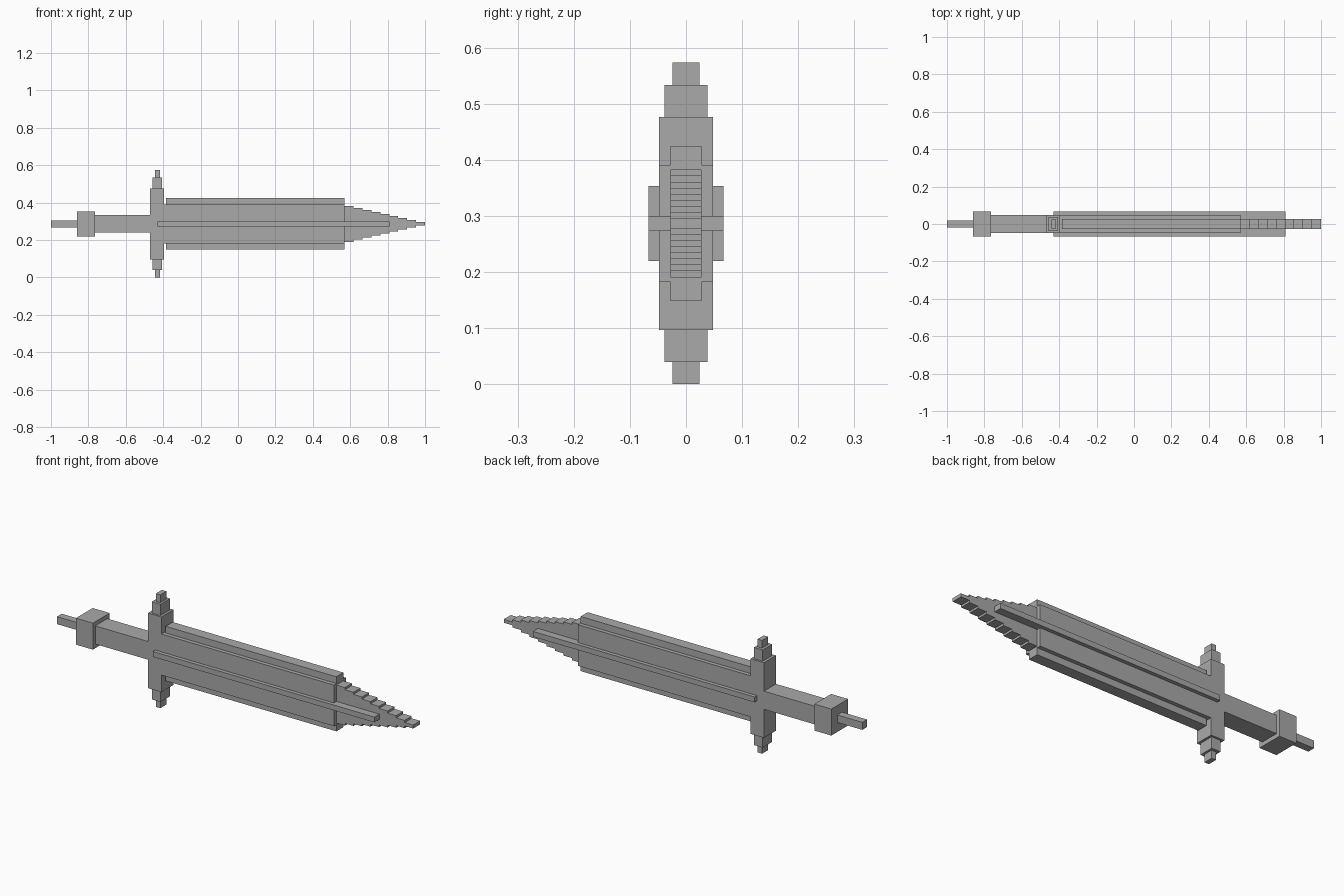
import bpy
import bmesh

cube = bpy.data.objects.get("Cube")
if cube:
    bpy.data.objects.remove(cube)

MID = 0.2865  # height of the long axis

steel = bpy.data.materials.new("steel grey")
steel.use_nodes = True
grey = (0.4, 0.4, 0.4, 1)
steel.diffuse_color = grey
steel.node_tree.nodes["Principled BSDF"].inputs["Base Color"].default_value = grey


def stepped(name, sections, depth):
    """Extrude a stepped outline of (x end, half height), mirrored about the axis.
    The first entry holds only the starting x."""
    top = []
    x = sections[0]
    for end, half in sections[1:]:
        top += [(x, half), (end, half)]
        x = end
    outline = top + [(px, -pz) for px, pz in reversed(top)]
    bm = bmesh.new()
    face = bm.faces.new([bm.verts.new((px, -depth, MID + pz)) for px, pz in outline])
    extruded = bmesh.ops.extrude_face_region(bm, geom=[face])["geom"]
    verts = [v for v in extruded if isinstance(v, bmesh.types.BMVert)]
    bmesh.ops.translate(bm, verts=verts, vec=(0, 2 * depth, 0))
    bmesh.ops.recalc_face_normals(bm, faces=bm.faces)
    mesh = bpy.data.meshes.new(name)
    bm.to_mesh(mesh)
    bm.free()
    mesh.materials.append(steel)
    obj = bpy.data.objects.new(name, mesh)
    bpy.context.collection.objects.link(obj)
    return obj


# Handle end
stepped("pommel_spike", [-1, (-0.86, 0.019)], 0.019)
stepped("pommel", [-0.86, (-0.765, 0.067)], 0.067)

# Grip, crossguard and blade core share flush sides
stepped("grip_guard_and_blade",
        [-0.765, (-0.47, 0.046), (-0.395, 0.19), (0.57, 0.104)], 0.048)

# Narrowing ends of the crossguard
stepped("guard_step", [-0.456, (-0.407, 0.247)], 0.038)
stepped("guard_tip", [-0.443, (-0.418, 0.2865)], 0.024)

# Thin cutting edges above and below the core
stepped("blade_edges", [-0.385, (0.57, 0.138)], 0.028)

# Raised rib along both sides
stepped("blade_rib", [-0.43, (0.81, 0.0135)], 0.067)

# Point, tapering in equal steps
STEPS = 9
point = [0.57]
for i in range(STEPS):
    point.append((0.57 + 0.43 * (i + 1) / STEPS, 0.096 - 0.0109 * i))
stepped("blade_point", point, 0.028)
